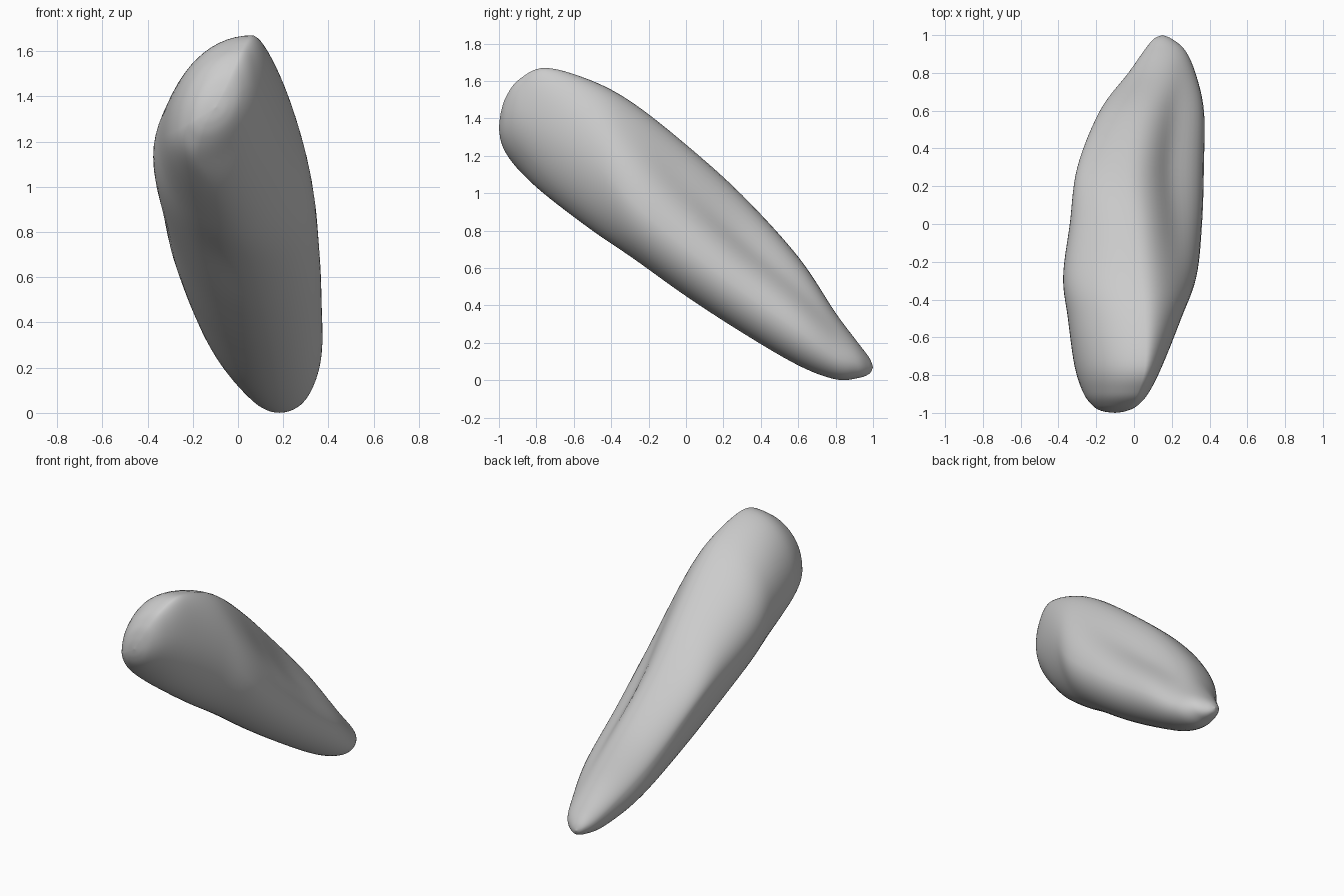
import bpy
import bmesh
import math

# Remove the default cube
default_cube = bpy.data.objects.get("Cube")
if default_cube:
    bpy.data.objects.remove(default_cube, do_unlink=True)

RING_POINTS = 64
STEPS_PER_SPAN = 7
UNDERSIDE_HOLLOW = .03

# Cross-sections along the body, from the blunt end to the thin tip:
# y, left x, left z, top x, top z, right x, right z, bottom x, bottom z, hollow
SECTIONS = [
    (-1, -.1, 1.35, -.1, 1.35, -.1, 1.35, -.1, 1.35, 0),
    (-.99, -.17, 1.31, -.06, 1.43, -.04, 1.38, -.14, 1.28, 0),
    (-.96, -.22, 1.28, -.02, 1.52, .02, 1.42, -.16, 1.21, 0),
    (-.89, -.27, 1.25, .02, 1.61, .08, 1.43, -.17, 1.12, 0),
    (-.75, -.315, 1.23, .06, 1.67, .15, 1.38, -.1, .99, 0),
    (-.5, -.35, 1.2, .06, 1.6, .25, 1.2, -.02, .8, .02),
    (-.28, -.375, 1.13, .04, 1.48, .33, .95, .05, .65, .08),
    (0, -.34, .98, .01, 1.26, .36, .71, .1, .45, .17),
    (.3, -.3, .82, -.02, .99, .37, .48, .14, .255, .22),
    (.6, -.18, .5, .02, .66, .37, .27, .17, .08, .18),
    (.8, -.03, .25, .1, .36, .325, .13, .18, .005, .08),
    (.92, .055, .13, .13, .2, .27, .09, .18, .012, .02),
    (.98, .105, .09, .14, .12, .2, .07, .165, .035, 0),
    (1, .15, .07, .15, .07, .15, .07, .15, .07, 0),
]


def smooth_blend(a, b, c, d, t):
    """Catmull-Rom blend between the section rows b and c."""
    return [
        q + .5 * t * (r - p + t * (2 * p - 5 * q + 4 * r - s + t * (3 * (q - r) + s - p)))
        for p, q, r, s in zip(a, b, c, d)
    ]


def outline(section):
    """Closed ring made of four quarter arcs between the extreme points."""
    y, left_x, left_z, top_x, top_z, right_x, right_z, low_x, low_z, hollow = section
    ring = []
    for i in range(RING_POINTS):
        angle = math.tau * i / RING_POINTS
        across, up = math.cos(angle), math.sin(angle)
        side_x, side_z = (right_x, right_z) if across >= 0 else (left_x, left_z)
        end_x, end_z = (top_x, top_z) if up >= 0 else (low_x, low_z)
        # Press in the upper right face, and the lower left one slightly
        depth = 0
        if across * up > 0:
            depth = hollow if up > 0 else UNDERSIDE_HOLLOW
        press = 1 - depth * math.sin(2 * angle) ** 2
        ring.append((end_x + (side_x - end_x) * abs(across) * press, y,
                     side_z + (end_z - side_z) * abs(up) * press))
    return ring


def build_body():
    bm = bmesh.new()
    last = len(SECTIONS) - 1
    rings = []
    for i in range(last):
        rows = [SECTIONS[min(max(i + k, 0), last)] for k in (-1, 0, 1, 2)]
        for step in range(STEPS_PER_SPAN):
            if i == 0 and step == 0:
                continue
            section = smooth_blend(*rows, step / STEPS_PER_SPAN)
            rings.append([bm.verts.new(co) for co in outline(section)])

    # Skin between neighbouring rings
    for ring, following in zip(rings, rings[1:]):
        for j in range(RING_POINTS):
            k = (j + 1) % RING_POINTS
            bm.faces.new((ring[j], ring[k], following[k], following[j]))

    # Close both ends to a point
    for ring, row in ((rings[0], SECTIONS[0]), (rings[-1], SECTIONS[-1])):
        pole = bm.verts.new((row[1], row[0], row[2]))
        for j in range(RING_POINTS):
            bm.faces.new((ring[j], ring[(j + 1) % RING_POINTS], pole))

    bmesh.ops.recalc_face_normals(bm, faces=bm.faces)
    mesh = bpy.data.meshes.new("stone_body")
    bm.to_mesh(mesh)
    bm.free()
    body = bpy.data.objects.new("stone_body", mesh)
    bpy.context.collection.objects.link(body)
    return body


# Plain pale grey surface
grey = bpy.data.materials.new("pale_grey")
grey.use_nodes = True
colour = (.6, .6, .6, 1)
grey.diffuse_color = colour
grey.node_tree.nodes["Principled BSDF"].inputs["Base Color"].default_value = colour

stone = build_body()
stone.data.materials.append(grey)
for polygon in stone.data.polygons:
    polygon.use_smooth = True
